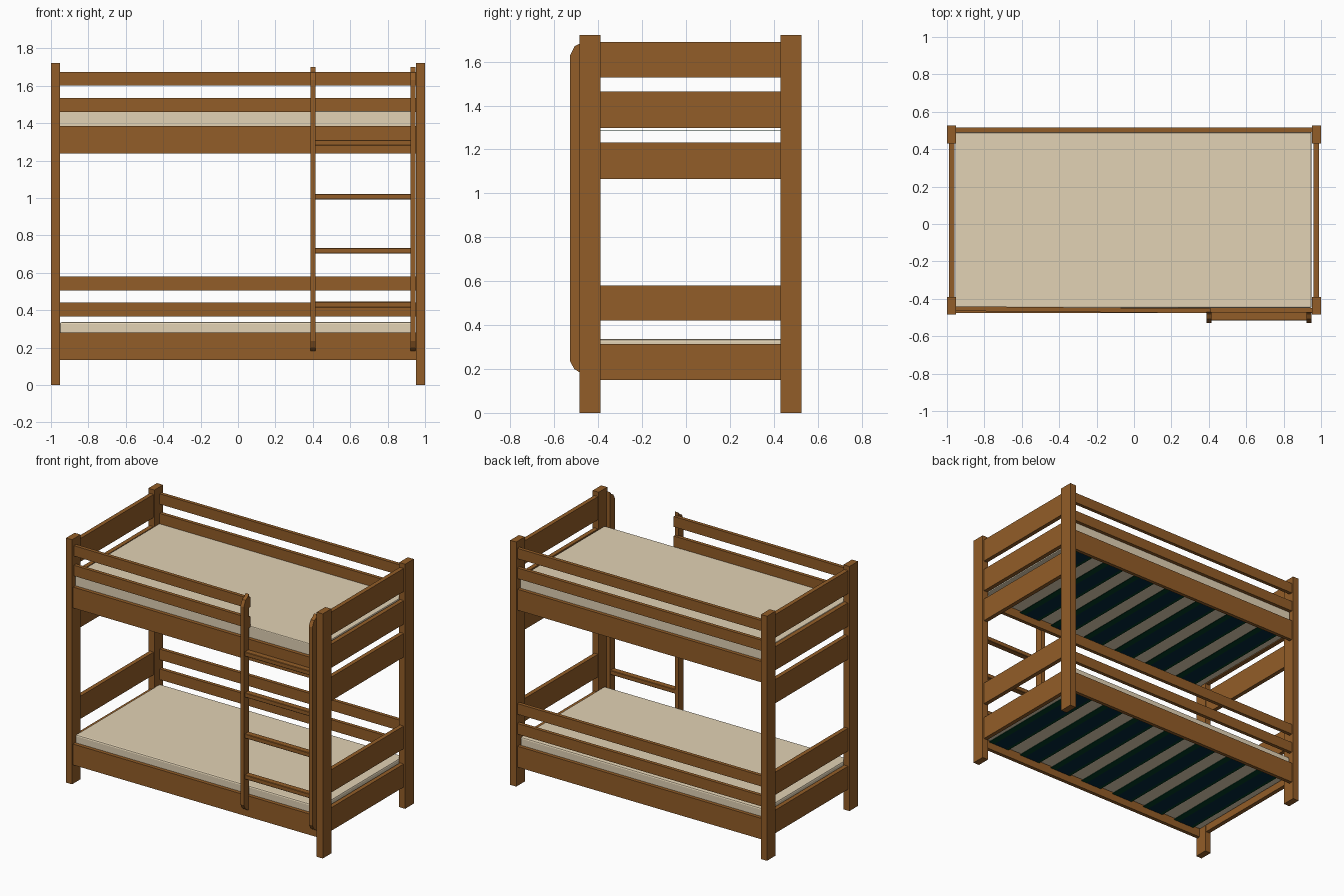
import bpy, bmesh, math

if "Cube" in bpy.data.objects:
    bpy.data.objects.remove(bpy.data.objects["Cube"])


def material(name, rgb):
    m = bpy.data.materials.new(name)
    m.diffuse_color = (*rgb, 1)
    m.use_nodes = True
    m.node_tree.nodes["Principled BSDF"].inputs["Base Color"].default_value = m.diffuse_color
    return m


WOOD = material("brown wood", (0.29, 0.110, 0.021))
CLOTH = material("cream mattress", (0.76, 0.645, 0.46))
NAVY = material("dark navy", (0.001, 0.020, 0.045))
GREEN = material("dark green", (0.0005, 0.045, 0.018))


def finish(name, bm, mat):
    bmesh.ops.recalc_face_normals(bm, faces=bm.faces)
    me = bpy.data.meshes.new(name)
    bm.to_mesh(me)
    bm.free()
    me.materials.append(mat)
    ob = bpy.data.objects.new(name, me)
    bpy.context.collection.objects.link(ob)
    return ob


def box(name, x, y, z, mat=WOOD, bevel=0.0, segments=1):
    bm = bmesh.new()
    bmesh.ops.create_cube(bm, size=1)
    for v in bm.verts:
        for i, (a, b) in enumerate((x, y, z)):
            v.co[i] = a if v.co[i] < 0 else b
    ob = finish(name, bm, mat)
    if bevel:
        mod = ob.modifiers.new("bevel", "BEVEL")
        mod.width = bevel
        mod.segments = segments
    return ob


def profile_yz(name, pts, x0, x1, mat=WOOD):
    bm = bmesh.new()
    f = bm.faces.new([bm.verts.new((x0, y, z)) for y, z in pts])
    r = bmesh.ops.extrude_face_region(bm, geom=[f])
    for g in r["geom"]:
        if isinstance(g, bmesh.types.BMVert):
            g.co.x = x1
    return finish(name, bm, mat)


def sided(s, a, b):
    return tuple(sorted((s * a, s * b)))


# corner posts and end boards
for s, side in ((-1, "left"), (1, "right")):
    box(f"{side}_front_post", sided(s, 0.953, 1.0), (-0.485, -0.39), (0, 1.722))
    box(f"{side}_back_post", sided(s, 0.953, 1.0), (0.431, 0.527), (0, 1.722))
    for i, z in enumerate(((0.15, 0.313), (0.42, 0.58), (1.065, 1.232),
                           (1.297, 1.463), (1.527, 1.69))):
        box(f"{side}_end_board_{i + 1}", sided(s, 0.959, 0.989), (-0.40, 0.44), z)

# side rails on both beds
RX = (-0.958, 0.958)
for bed, z in (("lower", (0.133, 0.28)), ("upper", (1.238, 1.385))):
    box(f"{bed}_front_side_rail", RX, (-0.475, -0.449), z)
    box(f"{bed}_back_side_rail", RX, (0.49, 0.515), z)

# back guard rails
for i, z in enumerate(((0.365, 0.44), (0.505, 0.58), (1.46, 1.535), (1.60, 1.673))):
    box(f"back_guard_rail_{i + 1}", RX, (0.49, 0.515), z)

# front guard rails stop at the ladder and lean slightly outward
for i, z in enumerate(((1.46, 1.535), (1.60, 1.673))):
    ob = box(f"front_guard_rail_{i + 1}", (-0.96, 0.412), (-0.465, -0.44), z)
    for v in ob.data.vertices:
        if v.co.x > 0:
            v.co.y -= 0.012

# mattresses
box("lower_mattress", (-0.953, 0.949), (-0.448, 0.489), (0.190, 0.336), CLOTH, 0.010, 2)
box("upper_mattress", (-0.955, 0.949), (-0.448, 0.489), (1.297, 1.465), CLOTH, 0.006, 2)

# thin bed slats, navy with green borders
for bed, z in (("lower", 0.183), ("upper", 1.286)):
    for i in range(7):
        c = -0.81 + 0.27 * i
        for name, a, b, mat in (("slat_border", -0.085, -0.065, GREEN),
                                ("slat", -0.065, 0.04, NAVY),
                                ("slat_edge", 0.04, 0.085, GREEN)):
            box(f"{bed}_{name}_{i + 1}", (c + a, c + b), (-0.448, 0.489), (z, z + 0.003), mat)

# ladder stiles
STILE = [(-0.470, 0.18), (-0.485, 0.185), (-0.509, 0.20), (-0.528, 0.235),
         (-0.528, 1.63), (-0.508, 1.67), (-0.485, 1.682), (-0.470, 1.70)]
profile_yz("ladder_left_stile", STILE, 0.388, 0.415)
profile_yz("ladder_right_stile", STILE, 0.921, 0.949)

# ladder rungs
for i in range(4):
    z = 0.414 + 0.2885 * i
    box(f"ladder_rung_{i + 1}", (0.40, 0.93), (-0.517, -0.474), (z, z + 0.031), WOOD, 0.003)
